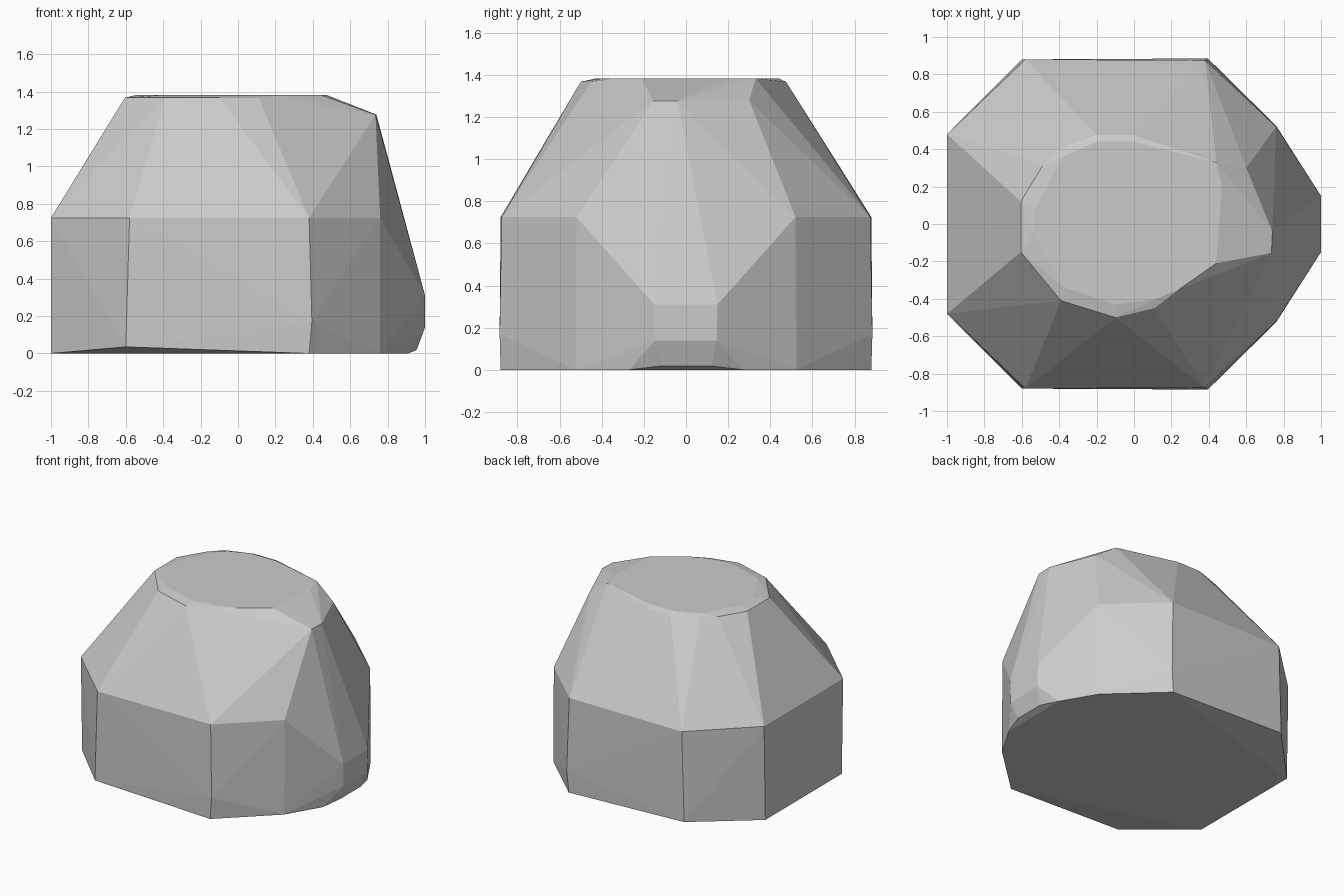
import bpy
import bmesh

cube = bpy.data.objects.get("Cube")
if cube:
    bpy.data.objects.remove(cube, do_unlink=True)

# Plain grey material
grey = bpy.data.materials.new("plain grey")
grey.use_nodes = True
colour = (0.6, 0.6, 0.6, 1)
grey.diffuse_color = colour
grey.node_tree.nodes["Principled BSDF"].inputs["Base Color"].default_value = colour


def ring(z, outline):
    return [(x, y, z) for x, y in outline]


def mirrored(points):
    return [(x, side * y, z) for x, y, z in points for side in (-1, 1)]


# Octagonal lower walls, with the shoulder ring and the rounded nose
walls = mirrored([
    (-1, .465, 0), (-.6, .88, .035), (.38, .88, 0), (.76, .525, 0),
    (.395, .885, .17), (.91, .27, 0), (.955, .12, .018),
    (1, .145, .14), (1, .15, .31),
    (-1, .48, .725), (-.58, .88, .725), (.38, .875, .725), (.76, .52, .725),
])

# Rim around the almost flat top
rim = ring(1.367, [
    (-.605, .12), (-.605, -.15), (-.39, -.41), (-.1, -.5), (.11, -.45),
    (-.49, .31), (-.4, .405), (-.2, .475), (0, .475),
])
crown = ring(1.383, [
    (-.54, -.05), (-.53, .08), (-.37, -.34), (-.1, -.43), (.12, -.4),
    (.24, -.35), (.44, -.21), (.47, .2), (.44, .33), (0, .44),
    (-.2, .44), (-.38, .36),
])
# Sloping lip on the nose side
lip = ring(1.277, [(.735, -.155), (.74, -.04), (.6, .3)])

# Wrap all the corners in one faceted shell
bm = bmesh.new()
for point in walls + rim + crown + lip:
    bm.verts.new(point)
result = bmesh.ops.convex_hull(bm, input=bm.verts[:])
spare = {v for v in result["geom_interior"] + result["geom_unused"]
         if isinstance(v, bmesh.types.BMVert)}
bmesh.ops.delete(bm, geom=list(spare), context="VERTS")
bmesh.ops.dissolve_limit(bm, angle_limit=.01, verts=bm.verts[:], edges=bm.edges[:])
bmesh.ops.recalc_face_normals(bm, faces=bm.faces[:])

mesh = bpy.data.meshes.new("faceted_block")
bm.to_mesh(mesh)
bm.free()
mesh.materials.append(grey)
block = bpy.data.objects.new("faceted_block", mesh)
bpy.context.collection.objects.link(block)
